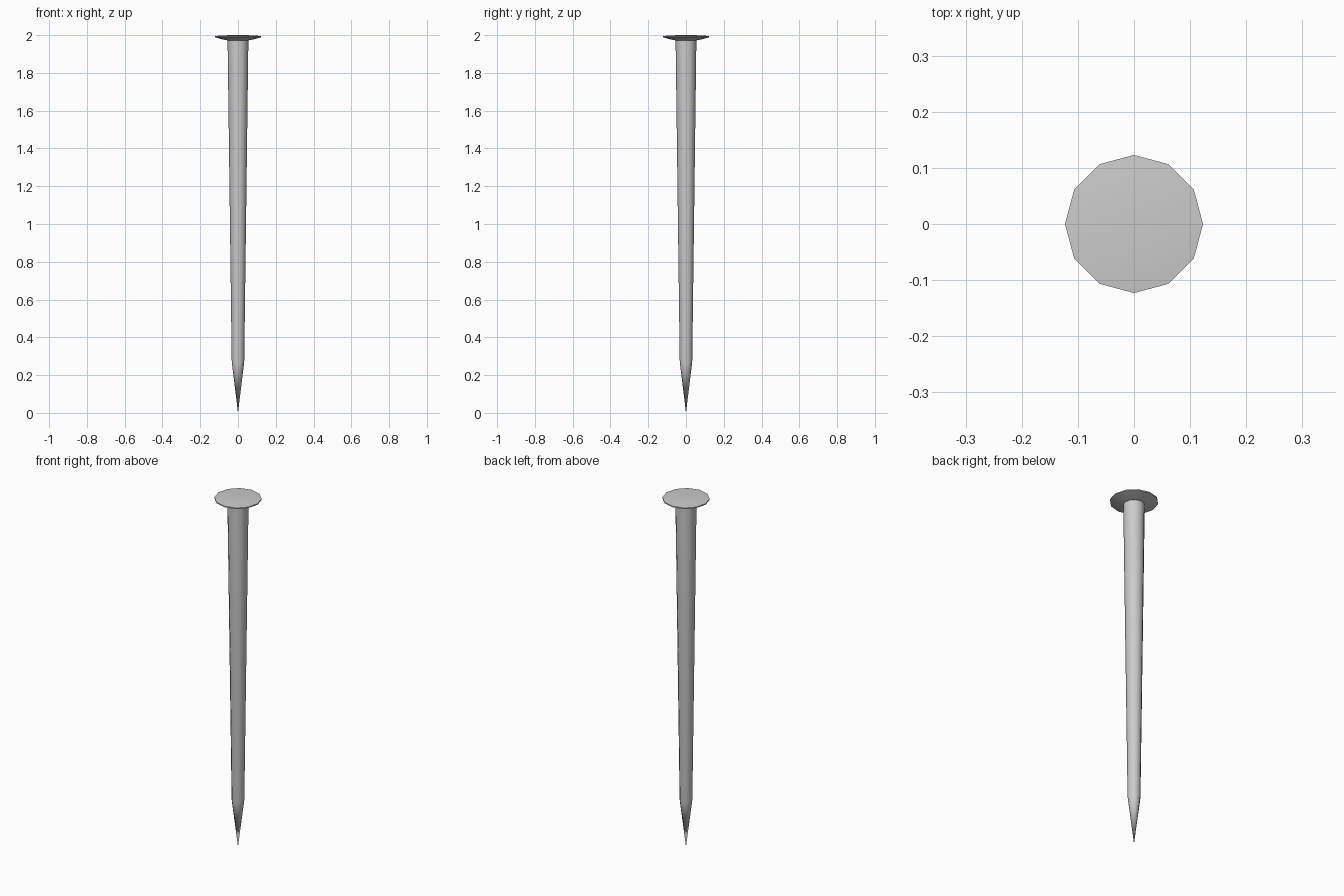
import bpy, bmesh, math

if "Cube" in bpy.data.objects:
    bpy.data.objects.remove(bpy.data.objects["Cube"])

SIDES = 12


def lathe(name, profile):
    """Revolve (radius, z) points about z; zero radius makes a pole, open ends are capped."""
    bm = bmesh.new()
    rings = []
    for r, z in profile:
        if r == 0:
            rings.append([bm.verts.new((0, 0, z))] * SIDES)
        else:
            rings.append([bm.verts.new((r * math.cos(math.tau * i / SIDES),
                                        r * math.sin(math.tau * i / SIDES), z))
                          for i in range(SIDES)])
    for a, b in zip(rings, rings[1:]):
        for i in range(SIDES):
            j = (i + 1) % SIDES
            bm.faces.new(list(dict.fromkeys((a[i], a[j], b[j], b[i]))))
    for ring in (rings[0], rings[-1]):
        if len(set(ring)) > 1:
            bm.faces.new(ring)
    bmesh.ops.recalc_face_normals(bm, faces=bm.faces)
    mesh = bpy.data.meshes.new(name)
    bm.to_mesh(mesh)
    bm.free()
    obj = bpy.data.objects.new(name, mesh)
    bpy.context.collection.objects.link(obj)
    bpy.ops.object.select_all(action='DESELECT')
    obj.select_set(True)
    bpy.context.view_layer.objects.active = obj
    bpy.ops.object.shade_smooth_by_angle(angle=math.radians(35))
    return obj


# Nail: sharp point, tapered shank, and a thin slightly domed head in one skin
lathe("nail", [
    (0, 0.0), (0.033, 0.27),               # point
    (0.055, 1.972),                        # shank
    (0.085, 1.978), (0.123, 1.989),        # underside of head
    (0.123, 1.995), (0.08, 1.999), (0, 2.0),  # rim and domed top
])
